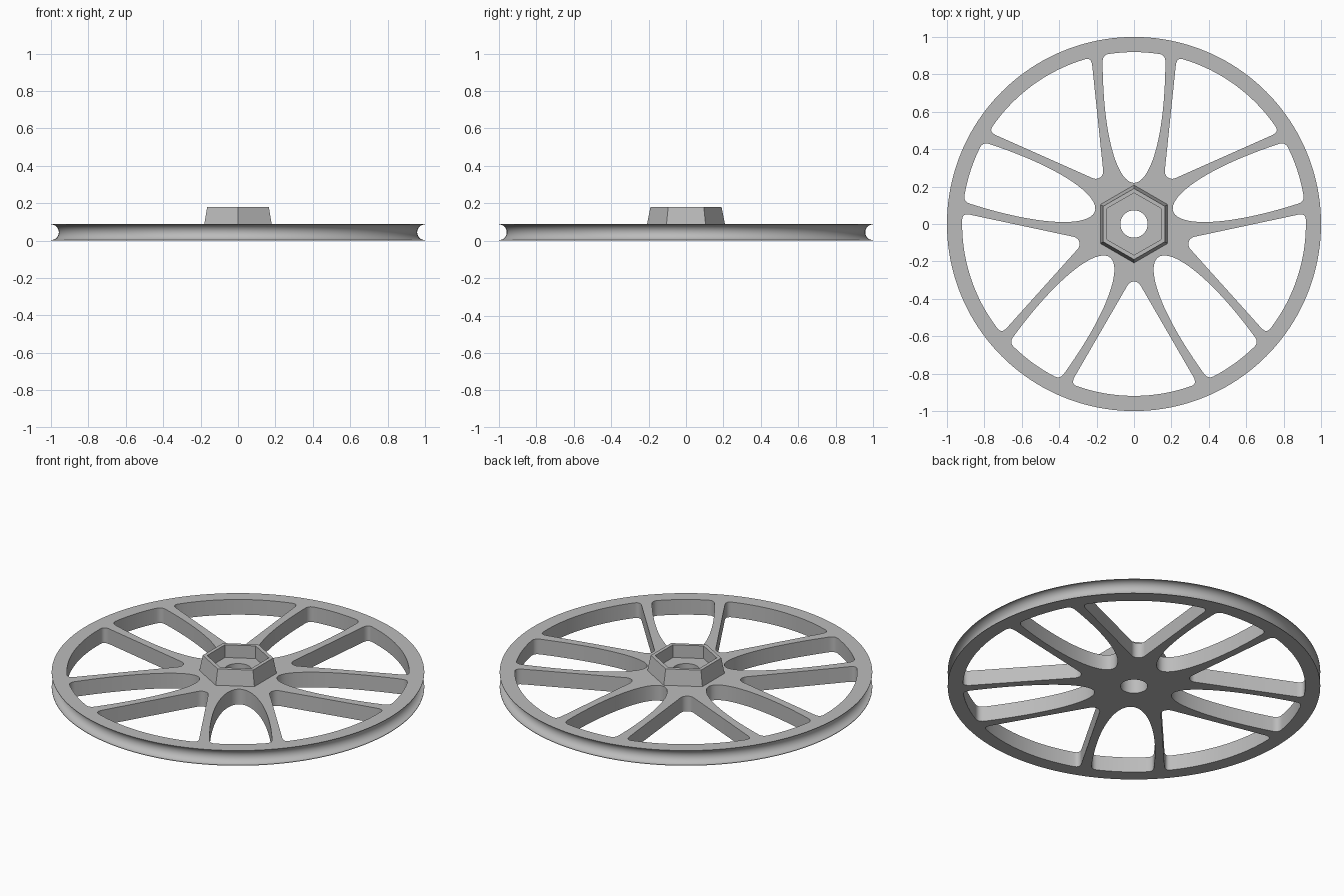
import bpy, bmesh
from math import sin, cos, pi, asin, radians
from mathutils import Vector

cube = bpy.data.objects.get("Cube")
if cube:
    bpy.data.objects.remove(cube, do_unlink=True)

THICK = 0.09        # plate thickness
RIM_IN = 0.919      # inner radius of the rim
LIP = 0.003         # height of the thin rim lips
SEG = 160

bm = bmesh.new()


def ring(radius, n, start=0.0):
    return [(radius * cos(start + 2 * pi * i / n), radius * sin(start + 2 * pi * i / n)) for i in range(n)]


def loop(points, z):
    return [bm.verts.new((x, y, z)) for x, y in points]


def bridge(a, b):
    for i in range(len(a)):
        j = (i + 1) % len(a)
        bm.faces.new((a[i], a[j], b[j], b[i]))


def cap(loops):
    """Fill between an outer loop and the loops inside it."""
    edges = []
    for vs in loops:
        for i, v in enumerate(vs):
            w = vs[(i + 1) % len(vs)]
            edges.append(bm.edges.get((v, w)) or bm.edges.new((v, w)))
    bmesh.ops.triangle_fill(bm, use_beauty=True, use_dissolve=False, edges=edges, normal=(0, 0, 1))


def corner(a, b, c, n=5):
    """Rounded corner from a to c around b, without its end points."""
    a, b, c = Vector(a), Vector(b), Vector(c)
    return [tuple(a * (1 - t) ** 2 + b * 2 * t * (1 - t) + c * t * t)
            for t in (i / n for i in range(1, n))]


def window(side, half, angle):
    """Close a side curve (+x to -x through the tip) with the rim arc, then turn it."""
    sharp = (RIM_IN * sin(half), RIM_IN * cos(half))
    end = half - 0.035
    arc = [(RIM_IN * sin(t), RIM_IN * cos(t)) for t in (-end + 2 * end * i / 16 for i in range(17))]
    pts = side + corner(side[-1], (-sharp[0], sharp[1]), arc[0]) + arc
    pts += corner(arc[-1], sharp, side[0])
    c, s = cos(angle), sin(angle)
    return [(v * c - u * s, v * s + u * c) for u, v in pts]


# Side curves of the rounded and the wedge-shaped windows
round_side = []
for i in range(49):
    a = 0.035 + (pi - 0.07) * i / 48
    round_side.append((0.168 * cos(a), 0.9 - 0.68 * sin(a) ** 0.91))
tip = [radians(-30 - 120 * i / 12) for i in range(13)]
wedge_side = [(0.318, 0.818)] + [(0.04 * cos(t), 0.348 + 0.04 * sin(t)) for t in tip] + [(-0.318, 0.818)]

# Window walls, five of each kind
low_holes, high_holes = [], []
for k in range(5):
    turn = radians(90 + 72 * k)
    for side, half, angle in ((round_side, asin(0.168 / RIM_IN), turn),
                              (wedge_side, 0.377, turn + pi / 5)):
        outline = window(side, half, angle)
        low, high = loop(outline, 0), loop(outline, THICK)
        bridge(low, high)
        low_holes.append(low)
        high_holes.append(high)

# Rim with a half-round groove
groove = THICK / 2 - LIP
profile = [(1, 0)]
for i in range(17):
    a = -pi / 2 + pi * i / 16
    profile.append((1 - groove * cos(a), THICK / 2 + groove * sin(a)))
profile.append((1, THICK))
rows = [loop(ring(r, SEG), z) for r, z in profile]
for a, b in zip(rows, rows[1:]):
    bridge(a, b)

# Hexagonal hub with a recess and a round bore
hexes = [loop(ring(r, 6, pi / 6), z) for r, z in
         ((0.208, THICK), (0.19, 0.18), (0.166, 0.18), (0.166, 0.105))]
for a, b in zip(hexes, hexes[1:]):
    bridge(a, b)
bore_low, bore_high = loop(ring(0.073, 48), 0), loop(ring(0.073, 48), 0.105)
bridge(bore_low, bore_high)

# Flat faces
cap([hexes[-1], bore_high])
cap([rows[0], bore_low] + low_holes)
cap([rows[-1], hexes[0]] + high_holes)
bmesh.ops.recalc_face_normals(bm, faces=bm.faces)

mesh = bpy.data.meshes.new("spoked_wheel")
bm.to_mesh(mesh)
bm.free()
wheel = bpy.data.objects.new("spoked_wheel", mesh)
bpy.context.collection.objects.link(wheel)

# Plain grey
grey = bpy.data.materials.new("plain_grey")
grey.use_nodes = True
colour = (0.5, 0.5, 0.5, 1)
grey.diffuse_color = colour
grey.node_tree.nodes["Principled BSDF"].inputs["Base Color"].default_value = colour
mesh.materials.append(grey)

bpy.ops.object.select_all(action='DESELECT')
wheel.select_set(True)
bpy.context.view_layer.objects.active = wheel
bpy.ops.object.shade_smooth_by_angle(angle=radians(30))
